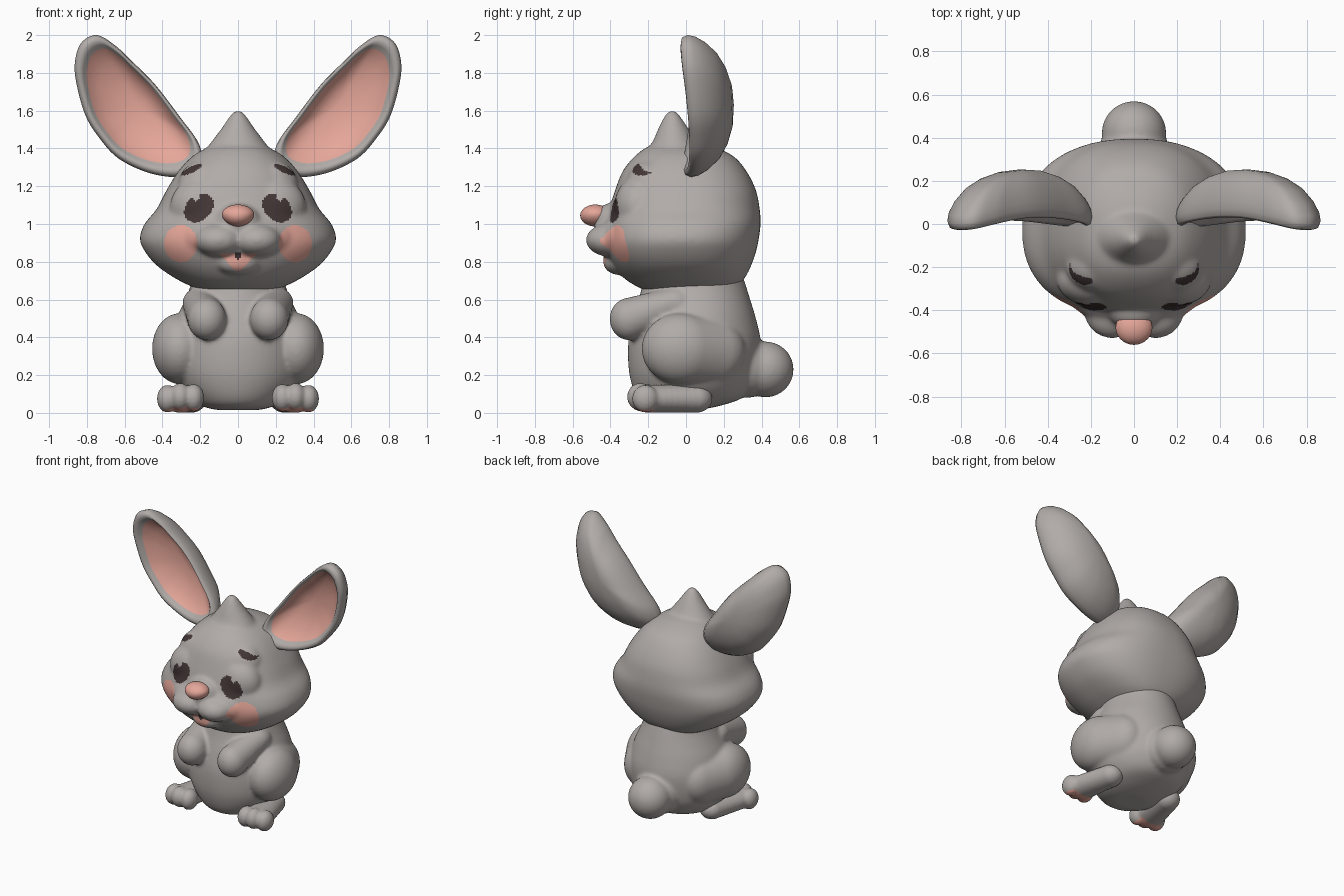
import bpy, bmesh, math
from mathutils import Matrix, Vector

if "Cube" in bpy.data.objects:
    bpy.data.objects.remove(bpy.data.objects["Cube"])


def material(name, rgb):
    m = bpy.data.materials.new(name)
    m.diffuse_color = (*rgb, 1)
    m.use_nodes = True
    m.node_tree.nodes["Principled BSDF"].inputs["Base Color"].default_value = m.diffuse_color
    return m


GREY = material("grey fur", (0.44, 0.41, 0.39))
PINK = material("soft pink", (0.79, 0.385, 0.32))
DARK = material("dark brown", (0.055, 0.036, 0.036))
MATS = [GREY, PINK, DARK]


def spline(pts, closed=False, steps=5):
    """Catmull-Rom curve through points of any dimension."""
    out, k = [], len(pts)
    for i in range(k if closed else k - 1):
        idx = [i + j for j in (-1, 0, 1, 2)]
        idx = [q % k if closed else min(max(q, 0), k - 1) for q in idx]
        a, b, c, d = (Vector(pts[q]) for q in idx)
        for q in range(steps):
            t = q / steps
            out.append(0.5 * (2 * b + (c - a) * t + (2 * a - 5 * b + 4 * c - d) * t * t
                              + (3 * b - a - 3 * c + d) * t ** 3))
    return out if closed else out + [Vector(pts[-1])]


def ball(bm, centre, radii):
    mat = Matrix.Translation(centre) @ Matrix.Diagonal((*radii, 1))
    bmesh.ops.create_uvsphere(bm, u_segments=40, v_segments=24, radius=1, matrix=mat)


def loft(bm, slices, n=2.0, seg=72):
    """Smooth stack of super-ellipse slices: (z, half width, front y, back y)."""
    rings = []
    for z, hw, yf, yb in spline(slices, steps=4):
        ring = []
        for i in range(seg):
            a = 2 * math.pi * i / seg
            c, s = math.cos(a), math.sin(a)
            x = hw * math.copysign(abs(c) ** (2 / n), c)
            y = (yf + yb) / 2 + (yb - yf) / 2 * math.copysign(abs(s) ** (2 / n), s)
            ring.append(bm.verts.new((x, y, z)))
        rings.append(ring)
    for a, b in zip(rings, rings[1:]):
        for i in range(seg):
            j = (i + 1) % seg
            bm.faces.new((a[i], a[j], b[j], b[i]))
    bm.faces.new(rings[0][::-1])
    bm.faces.new(rings[-1])


def finish(name, bm, voxel=0, smooth=6, paint=None):
    """Make an object; optionally fuse its volumes and paint faces by rule."""
    bmesh.ops.recalc_face_normals(bm, faces=bm.faces)
    me = bpy.data.meshes.new(name)
    bm.to_mesh(me)
    bm.free()
    ob = bpy.data.objects.new(name, me)
    bpy.context.collection.objects.link(ob)
    if voxel:
        r = ob.modifiers.new("fuse", 'REMESH')
        r.mode, r.voxel_size = 'VOXEL', voxel
        s = ob.modifiers.new("soften", 'SMOOTH')
        s.factor, s.iterations = 0.5, smooth
        dg = bpy.context.evaluated_depsgraph_get()
        me = bpy.data.meshes.new_from_object(ob.evaluated_get(dg))
        ob.modifiers.clear()
        ob.data = me
        me.materials.clear()
        for v in me.vertices:
            v.co.z = max(v.co.z, 0.0)
    for m in MATS:
        me.materials.append(m)
    for p in me.polygons:
        p.use_smooth = True
        if paint:
            p.material_index = paint(p.center, p.normal)
    return ob


def in_ellipse(x, z, cx, cz, rx, rz, tilt=0):
    dx, dz = x - cx, z - cz
    u = dx * math.cos(tilt) + dz * math.sin(tilt)
    v = -dx * math.sin(tilt) + dz * math.cos(tilt)
    return (u / rx) ** 2 + (v / rz) ** 2 < 1


# Face markings: notched eyes, brows, cheeks and mouth
def paint_face(c, n):
    x, z = abs(c.x), c.z
    if c.y > -0.18 or n.y > 0.1:
        return 0
    if in_ellipse(x, z, 0.207, 1.085, 0.087, 0.066, -0.75) \
            and not in_ellipse(x, z, 0.222, 1.16, 0.022, 0.04):
        return 2
    if in_ellipse(x, z, 0.245, 1.288, 0.062, 0.016, -0.45):
        return 2
    if in_ellipse(x, z, 0.303, 0.895, 0.088, 0.098):
        return 1
    if in_ellipse(x, z, 0, 0.832, 0.016, 0.02):
        return 2
    if 0.75 < z < 0.845 and x < (z - 0.735) * 0.95:
        return 1
    return 0


# Head with muzzle, nose bridge, lower lip, eye swells and pointed tuft
bm = bmesh.new()
loft(bm, [(.64, .18, -.20, .22), (.68, .27, -.28, .28), (.72, .345, -.335, .315),
          (.78, .43, -.385, .345), (.85, .49, -.42, .37), (.92, .52, -.43, .385),
          (1.0, .495, -.42, .395), (1.08, .43, -.405, .39), (1.18, .378, -.375, .37),
          (1.28, .315, -.335, .32), (1.36, .24, -.27, .25), (1.41, .15, -.20, .14),
          (1.43, .07, -.12, .06)], n=2.35)
loft(bm, [(1.33, .22, -.25, .14), (1.43, .145, -.18, .06), (1.51, .085, -.145, .01),
          (1.57, .045, -.115, -.03), (1.60, .018, -.09, -.055)])
for s in (-1, 1):
    ball(bm, (s * 0.10, -0.405, 0.915), (0.13, 0.125, 0.088))
    ball(bm, (s * 0.19, -0.255, 1.09), (0.17, 0.125, 0.16))
    ball(bm, (s * 0.17, -0.19, 1.20), (0.15, 0.13, 0.14))
ball(bm, (0, -0.34, 0.93), (0.30, 0.13, 0.14))
ball(bm, (0, -0.40, 1.01), (0.12, 0.09, 0.10))
ball(bm, (0, -0.355, 0.80), (0.12, 0.085, 0.07))
finish("head", bm, 0.011, 16, paint_face)

# Nose: rounded, wider at the top
bm = bmesh.new()
ball(bm, (0, -0.48, 1.045), (0.086, 0.08, 0.058))
for v in bm.verts:
    v.co.x *= 0.8 + 2.4 * max(0, min(0.09, v.co.z - 0.97))
finish("nose", bm, paint=lambda c, n: 1)

# Body: torso, haunches, tail and arms folded forward
bm = bmesh.new()
loft(bm, [(.015, .11, -.13, .06), (.035, .19, -.215, .17), (.08, .26, -.26, .30),
          (.16, .325, -.29, .36), (.25, .355, -.305, .385), (.38, .355, -.305, .395),
          (.50, .325, -.28, .37), (.60, .28, -.25, .34), (.68, .25, -.23, .315),
          (.78, .24, -.20, .28)])
for s in (-1, 1):
    for i in range(7):
        t = i / 6
        ball(bm, (s * (0.308 - 0.08 * t), -0.03 + 0.14 * t, 0.34 - 0.015 * t),
             (0.147, 0.205, 0.188))
    for i in range(9):
        t = i / 8
        ball(bm, (s * (0.20 - 0.035 * t), -0.06 - 0.24 * t, 0.58 - 0.083 * t),
             (0.095 + 0.008 * t, 0.105, 0.085 + 0.028 * t))
ball(bm, (0, 0.42, 0.23), (0.15, 0.15, 0.148))
ball(bm, (0, 0.33, 0.24), (0.17, 0.13, 0.16))
finish("body", bm, 0.011, 12)

# Feet with three toes and pink soles
for s, side in ((-1, "right"), (1, "left")):
    bm = bmesh.new()
    for i in range(9):
        t = i / 8
        ball(bm, (s * (0.25 + 0.05 * t), 0.05 - 0.245 * t, 0.075),
             (0.085 + 0.02 * t, 0.09, 0.075))
    for x, y, z in ((0.235, -0.235, 0.08), (0.305, -0.242, 0.085), (0.373, -0.215, 0.075)):
        ball(bm, (s * x, y, z), (0.056, 0.07, 0.073))
    finish(side + "_foot", bm, 0.009, 6,
           lambda c, n: 1 if n.z < -0.75 and c.y < -0.17 else 0)

# Ears: dished shells spun out from a smooth outline
OUTLINE = [(.86, 1.77), (.81, 1.58), (.73, 1.45), (.63, 1.345), (.47, 1.27), (.31, 1.25),
           (.20, 1.30), (.205, 1.42), (.31, 1.57), (.44, 1.74), (.57, 1.87), (.65, 1.945),
           (.745, 2.0), (.825, 1.965), (.86, 1.88)]
PROFILE = [(.3, .20), (.55, .18), (.75, .148), (.9, .10), (.98, .055), (1, .02),
           (.97, -.01), (.91, -.02), (.86, -.01), (.81, .01), (.6, .05), (.3, .075)]
CENTRE, AXIS = Vector((.53, 1.63)), Vector((.27, .34)).normalized()


def ear(side, s):
    bm = bmesh.new()

    def vert(p, y):
        along = (p - CENTRE).dot(AXIS)
        y += 0.05 * (1 - min(1, (along / 0.45) ** 2)) - 0.022 * max(0, (p.x - .5) / .36)
        return bm.verts.new((s * p.x, y, p.y))

    edge = spline(OUTLINE, closed=True)
    rings = [[vert(CENTRE + (p - CENTRE) * k, y) for p in edge] for k, y in PROFILE]
    back, front = vert(CENTRE, .205), vert(CENTRE, .08)
    m = len(edge)
    for i in range(m):
        j = (i + 1) % m
        for r, (a, b) in enumerate(zip(rings, rings[1:])):
            bm.faces.new((a[i], a[j], b[j], b[i])).material_index = int(r >= 9)
        bm.faces.new((back, rings[0][j], rings[0][i]))
        bm.faces.new((front, rings[-1][i], rings[-1][j])).material_index = 1
    finish(side + "_ear", bm)


ear("right", -1)
ear("left", 1)
